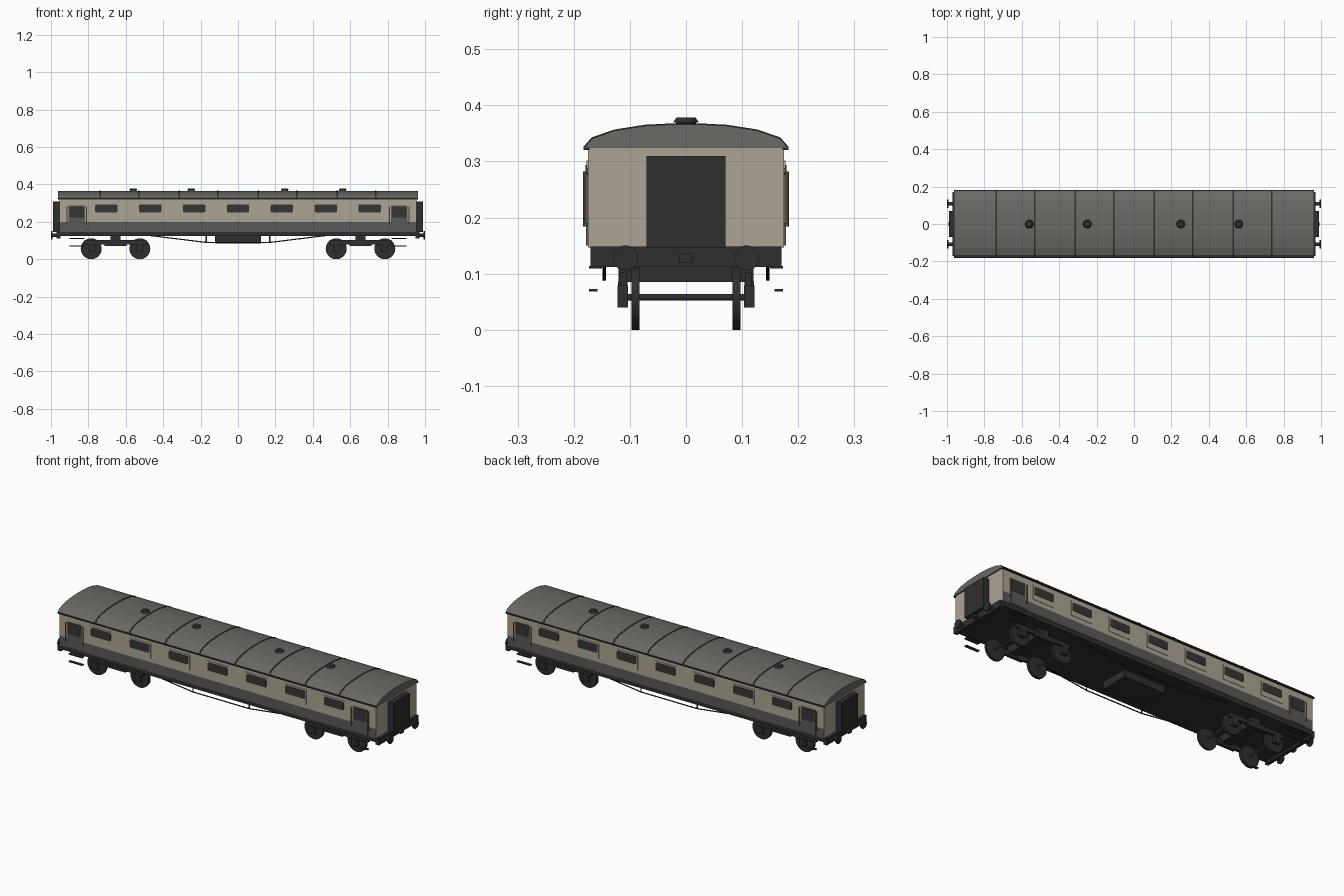
import bpy, bmesh, math
from mathutils import Matrix, Vector

if "Cube" in bpy.data.objects:
    bpy.data.objects.remove(bpy.data.objects["Cube"])


def material(name, rgb):
    m = bpy.data.materials.new(name)
    m.diffuse_color = (*rgb, 1)
    m.use_nodes = True
    m.node_tree.nodes["Principled BSDF"].inputs["Base Color"].default_value = m.diffuse_color
    return m


CREAM = material("cream paint", (0.42, 0.37, 0.29))
GREY = material("lower panel grey", (0.10, 0.10, 0.095))
ROOF = material("roof grey", (0.14, 0.145, 0.13))
BLACK = material("underframe black", (0.028, 0.028, 0.028))
GLASS = material("dark glass", (0.035, 0.035, 0.037))
BRASS = material("brass", (0.22, 0.15, 0.05))


def finish(bm, name, *mats):
    bmesh.ops.recalc_face_normals(bm, faces=bm.faces)
    me = bpy.data.meshes.new(name)
    bm.to_mesh(me)
    bm.free()
    for m in mats:
        me.materials.append(m)
    ob = bpy.data.objects.new(name, me)
    bpy.context.collection.objects.link(ob)
    return ob


def box(name, mat, x, y, z):
    """Box given by its (low, high) extents."""
    bm = bmesh.new()
    bmesh.ops.create_cube(bm, size=1)
    for v in bm.verts:
        v.co = [sum(r) / 2 + c * abs(r[1] - r[0]) for r, c in zip((x, y, z), v.co)]
    return finish(bm, name, mat)


def rod(name, mat, a, b, r, sides=12, r2=None):
    """Cylinder or cone between two points."""
    a, b = Vector(a), Vector(b)
    bm = bmesh.new()
    turn = (b - a).to_track_quat('Z', 'Y').to_matrix().to_4x4()
    bmesh.ops.create_cone(bm, cap_ends=True, segments=sides, radius1=r,
                          radius2=r if r2 is None else r2, depth=(b - a).length,
                          matrix=Matrix.Translation((a + b) / 2) @ turn)
    ob = finish(bm, name, mat)
    if sides > 16:
        ob.data.shade_smooth()
        ob.data.set_sharp_from_angle(angle=math.radians(35))
    return ob


def arch(name, mat, x0, x1, lift=0.0):
    """Roof section extruded along x."""
    half = [(0.181, 0.325), (0.167, 0.341), (0.127, 0.355), (0.073, 0.3635), (0.025, 0.366)]
    pts = half + [(-y, z) for y, z in reversed(half)]
    bm = bmesh.new()
    f = bm.faces.new([bm.verts.new((x0, y * (1 + lift), z + lift * 0.3)) for y, z in pts])
    ext = bmesh.ops.extrude_face_region(bm, geom=[f])
    for v in ext["geom"]:
        if isinstance(v, bmesh.types.BMVert):
            v.co.x = x1
    bm.faces.new([v for v in f.verts]) if not f.is_valid else None
    return finish(bm, name, mat)


def side_plate(name, mat, s, xc, w, z0, z1, depth, corner=0.0):
    """Thin plate on body side s, with clipped corners."""
    h, c = w / 2, corner
    pts = [(-h + c, z0), (h - c, z0), (h, z0 + c), (h, z1 - c),
           (h - c, z1), (-h + c, z1), (-h, z1 - c), (-h, z0 + c)]
    if c == 0:
        pts = [(-h, z0), (h, z0), (h, z1), (-h, z1)]
    bm = bmesh.new()
    lo = [bm.verts.new((xc + x, s * 0.174, z)) for x, z in pts]
    hi = [bm.verts.new((xc + x, s * (0.175 + depth), z)) for x, z in pts]
    bm.faces.new(lo)
    bm.faces.new(hi)
    for i in range(len(pts)):
        j = (i + 1) % len(pts)
        bm.faces.new((lo[i], lo[j], hi[j], hi[i]))
    return finish(bm, name, mat)


# Body, with the lower side panels grey
body = box("body", CREAM, (-0.955, 0.955), (-0.175, 0.175), (0.147, 0.326))
body.data.materials.append(GREY)
bm = bmesh.new()
bm.from_mesh(body.data)
bmesh.ops.bisect_plane(bm, geom=bm.verts[:] + bm.edges[:] + bm.faces[:],
                       plane_co=(0, 0, 0.2), plane_no=(0, 0, 1))
for f in bm.faces:
    if abs(f.normal.y) > 0.5 and f.calc_center_median().z < 0.2:
        f.material_index = 1
bm.to_mesh(body.data)
bm.free()

# Roof, seams and vents
arch("roof", ROOF, -0.962, 0.962)
for x in (0.107, 0.315, 0.53, 0.737):
    for e in (-1, 1):
        arch("roof_seam", BLACK, e * x - 0.004, e * x + 0.004, 0.006)
for x in (-0.56, -0.25, 0.25, 0.56):
    rod("vent_base", BLACK, (x, 0, 0.36), (x, 0, 0.37), 0.018)
    rod("vent_cap", BLACK, (x, 0, 0.369), (x, 0, 0.378), 0.023, 12, 0.017)

# Underframe
box("underframe", BLACK, (-0.96, 0.96), (-0.17, 0.17), (0.124, 0.148))
box("battery_box", BLACK, (-0.123, 0.123), (-0.077, 0.077), (0.085, 0.126))

for s in (-1, 1):
    box("gutter", BLACK, (-0.962, 0.962), (s * 0.172, s * 0.183), (0.32, 0.327))
    # Side windows
    for i in range(-3, 4):
        side_plate("window_frame", CREAM, s, i * 0.2345, 0.132, 0.222, 0.302, 0.002)
        side_plate("window", GLASS, s, i * 0.2345, 0.12, 0.25, 0.294, 0.004, 0.006)
    # Truss rods
    y = s * 0.146
    rod("truss_bottom", BLACK, (-0.17, y, 0.09), (0.17, y, 0.09), 0.003, 8)
    for e in (-1, 1):
        rod("truss_slope", BLACK, (e * 0.17, y, 0.09), (e * 0.48, y, 0.128), 0.003, 8)
        rod("truss_post", BLACK, (e * 0.17, y, 0.088), (e * 0.17, y, 0.126), 0.003, 8)
        # Doors, handrails and steps
        side_plate("door", GREY, s, e * 0.862, 0.088, 0.15, 0.288, 0.003)
        side_plate("door_window", GLASS, s, e * 0.862, 0.078, 0.222, 0.283, 0.005, 0.005)
        for x in (0.81, 0.914):
            rod("handrail", BRASS, (e * x, s * 0.1805, 0.184), (e * x, s * 0.1805, 0.282), 0.0027, 8)
            for z in (0.187, 0.279):
                rod("handrail_bracket", BRASS, (e * x, s * 0.174, z), (e * x, s * 0.18, z), 0.0025, 8)
        box("upper_step", BLACK, (e * 0.82, e * 0.902), (s * 0.15, s * 0.173), (0.109, 0.114))
        box("lower_step", BLACK, (e * 0.82, e * 0.902), (s * 0.158, s * 0.173), (0.068, 0.073))
        # Buffers
        y2 = s * 0.108
        rod("buffer_shank", BLACK, (e * 0.96, y2, 0.128), (e * 0.993, y2, 0.128), 0.01)
        rod("buffer_head", BLACK, (e * 0.991, y2, 0.128), (e * 1.0, y2, 0.128), 0.0225, 20)

# Ends
for e in (-1, 1):
    box("gangway", BLACK, (e * 0.95, e * 0.988), (-0.07, 0.07), (0.147, 0.31))
    box("end_beam", BLACK, (e * 0.95, e * 0.97), (-0.17, 0.17), (0.112, 0.148))
    box("coupler", BLACK, (e * 0.965, e * 0.992), (-0.012, 0.012), (0.12, 0.136))
    # Bogies
    c = e * 0.655
    box("bogie_bolster", BLACK, (c - 0.026, c + 0.026), (-0.12, 0.12), (0.085, 0.126))
    for s in (-1, 1):
        box("bogie_side_frame", BLACK, (c - 0.165, c + 0.165), (s * 0.106, s * 0.118), (0.078, 0.102))
        box("bogie_spring", BLACK, (c - 0.06, c + 0.06), (s * 0.104, s * 0.121), (0.072, 0.086))
    for x in (c - 0.13, c + 0.13):
        rod("axle", BLACK, (x, -0.115, 0.058), (x, 0.115, 0.058), 0.0055)
        for s in (-1, 1):
            rod("wheel", BLACK, (x, s * 0.083, 0.056), (x, s * 0.097, 0.056), 0.056, 24)
            box("axle_box", BLACK, (x - 0.018, x + 0.018), (s * 0.103, s * 0.122), (0.04, 0.079))
